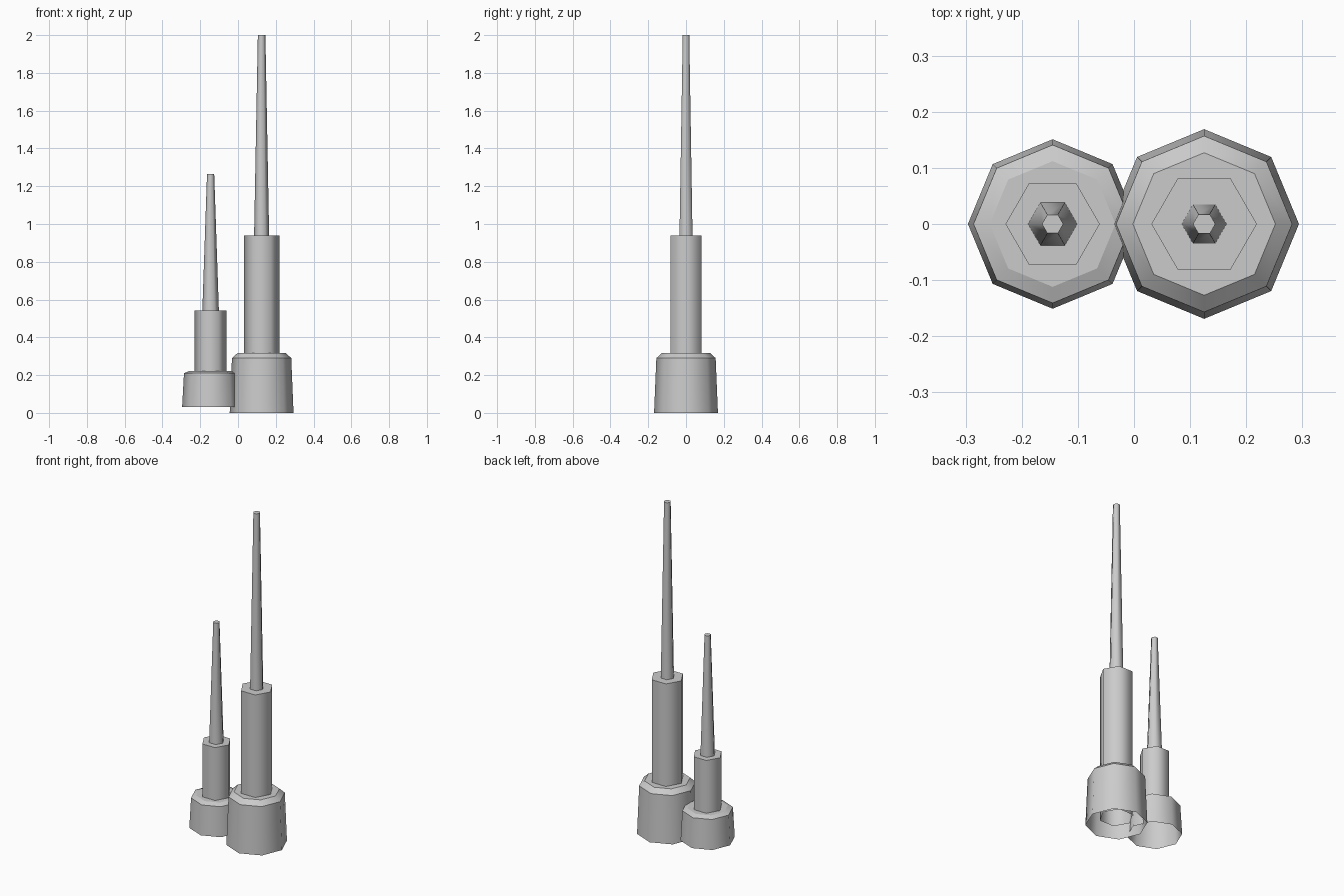
import bpy, bmesh
from math import cos, sin, pi

cube = bpy.data.objects.get("Cube")
if cube:
    bpy.data.objects.remove(cube, do_unlink=True)

# Single plain grey
GREY = (0.6, 0.6, 0.6, 1)
grey = bpy.data.materials.new("plain_grey")
grey.use_nodes = True
grey.diffuse_color = GREY
grey.node_tree.nodes["Principled BSDF"].inputs["Base Color"].default_value = GREY


def turned(name, x, sides, profile):
    """Stack of (radius, z) rings: capped on top, open below, smooth round the sides."""
    bm = bmesh.new()
    rings = [[bm.verts.new((r * cos(2 * pi * i / sides), r * sin(2 * pi * i / sides), z))
              for i in range(sides)] for r, z in profile]
    for low, high in zip(rings, rings[1:]):
        for i in range(sides):
            j = (i + 1) % sides
            bm.faces.new((low[i], low[j], high[j], high[i])).smooth = True
    bm.faces.new(rings[-1])
    # Keep the horizontal rims crisp
    for e in bm.edges:
        if abs(e.verts[0].co.z - e.verts[1].co.z) < 1e-5:
            e.smooth = False
    mesh = bpy.data.meshes.new(name)
    bm.to_mesh(mesh)
    bm.free()
    mesh.materials.append(grey)
    obj = bpy.data.objects.new(name, mesh)
    obj.location.x = x
    bpy.context.collection.objects.link(obj)


# Tall antenna
TALL_X = 0.125
turned("tall_base", TALL_X, 8, [(0.169, 0), (0.157, 0.29), (0.127, 0.317)])
turned("tall_shaft", TALL_X, 6, [(0.094, 0.04), (0.094, 0.938)])
turned("tall_spike", TALL_X, 6, [(0.04, 0.93), (0.02, 2.0)])

# Short antenna
SHORT_X = -0.145
turned("short_base", SHORT_X, 8, [(0.151, 0.03), (0.141, 0.21), (0.112, 0.222)])
turned("short_shaft", SHORT_X, 6, [(0.084, 0.21), (0.084, 0.542)])
turned("short_spike", SHORT_X, 6, [(0.044, 0.535), (0.019, 1.265)])
